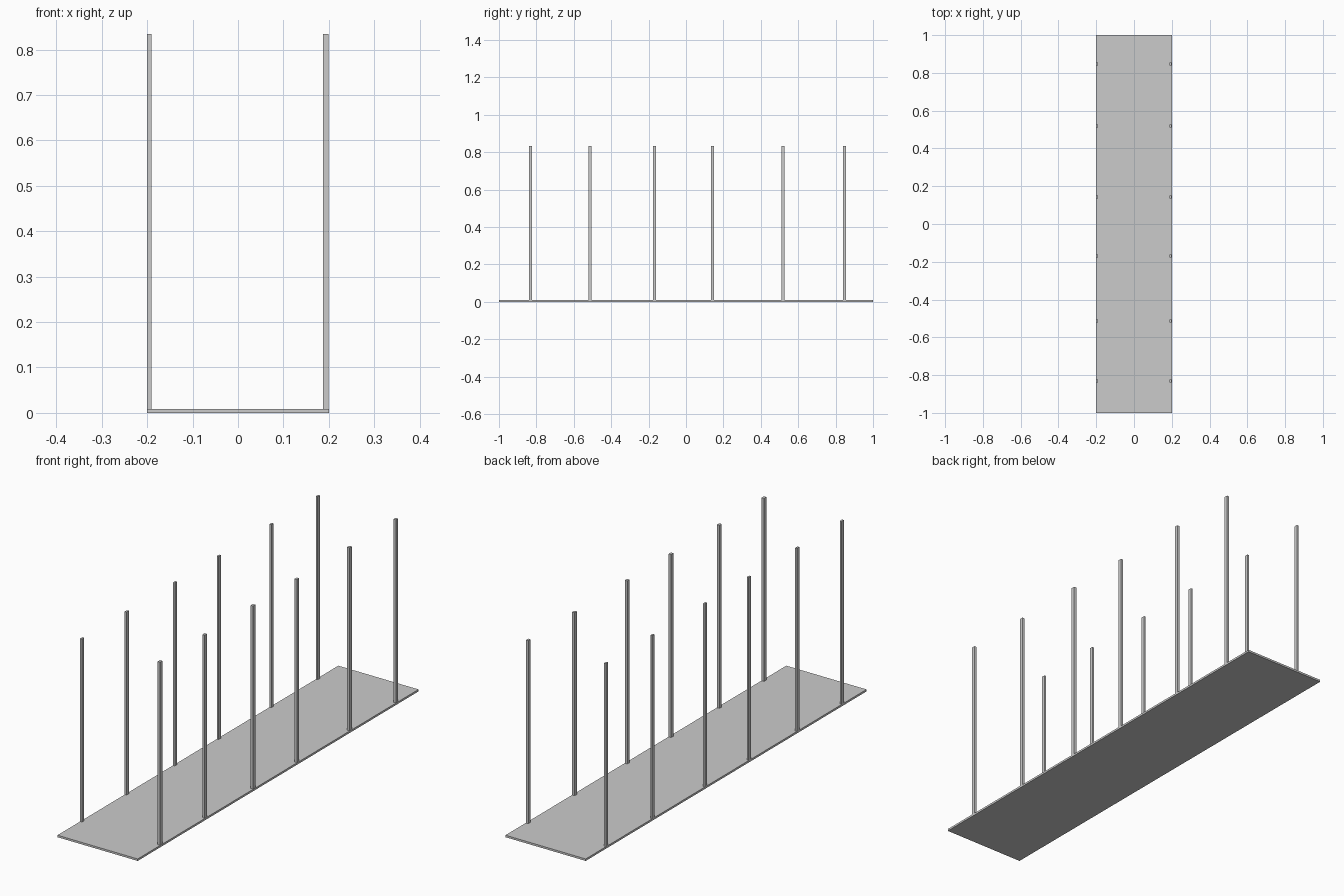
import bpy

if "Cube" in bpy.data.objects:
    bpy.data.objects.remove(bpy.data.objects["Cube"])


def box(name, x, y, z):
    """Axis-aligned box from (min, max) ranges."""
    bpy.ops.mesh.primitive_cube_add(size=1, location=[(a + b) / 2 for a, b in (x, y, z)])
    ob = bpy.context.object
    ob.name = name
    ob.scale = [b - a for a, b in (x, y, z)]
    bpy.ops.object.transform_apply(location=False, rotation=False, scale=True)
    return ob


# Thin flat base
box("base_plate", (-0.2, 0.2), (-1, 1), (0, 0.009))

# Slim upright posts along both long edges
half = 0.008
for i, y in enumerate((-0.831, -0.513, -0.169, 0.143, 0.518, 0.848), 1):
    box(f"left_post_{i}", (-0.2, -0.191), (y - half, y + half), (0.002, 0.834))
    box(f"right_post_{i}", (0.187, 0.199), (y - half, y + half), (0.002, 0.834))
